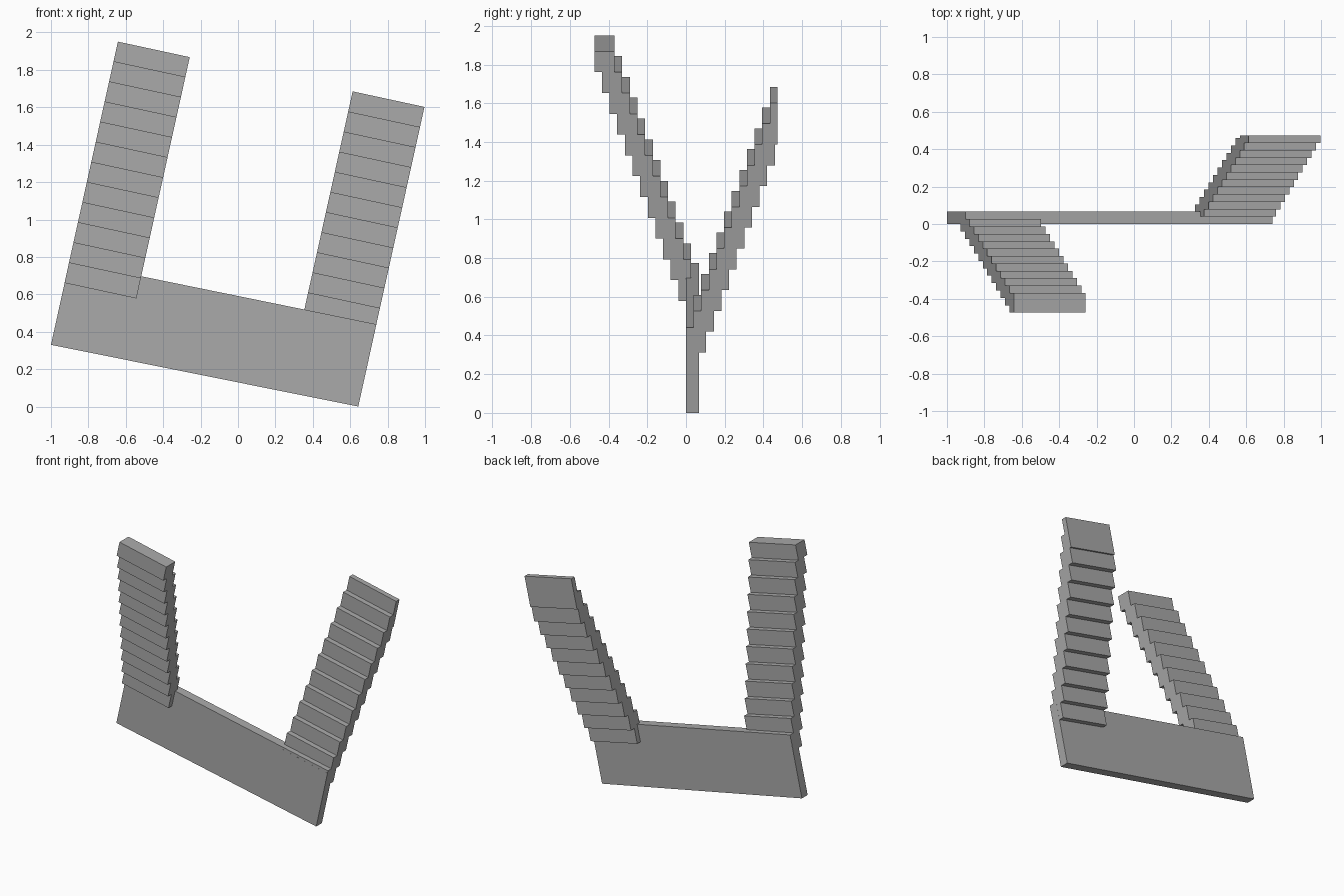
import bpy, bmesh

if "Cube" in bpy.data.objects:
    bpy.data.objects.remove(bpy.data.objects["Cube"])

grey = bpy.data.materials.new("plain grey")
grey.diffuse_color = (0.4, 0.4, 0.4, 1)
grey.use_nodes = True
grey.node_tree.nodes["Principled BSDF"].inputs["Base Color"].default_value = grey.diffuse_color


def add_prism(bm, outline, y0, y1):
    """Extrude an (x, z) outline, counter-clockwise from the front, from y0 to y1."""
    front = [bm.verts.new((x, y0, z)) for x, z in outline]
    back = [bm.verts.new((x, y1, z)) for x, z in outline]
    bm.faces.new(front)
    bm.faces.new(back[::-1])
    n = len(outline)
    for i in range(n):
        j = (i + 1) % n
        bm.faces.new((front[j], front[i], back[i], back[j]))


def finish(bm, name):
    bmesh.ops.recalc_face_normals(bm, faces=bm.faces)
    mesh = bpy.data.meshes.new(name)
    bm.to_mesh(mesh)
    bm.free()
    mesh.materials.append(grey)
    bpy.context.collection.objects.link(bpy.data.objects.new(name, mesh))


def stepped_arm(name, top_left, y_front, y_step, y_limit):
    """Twelve tilted slabs running down from the tip, each shifted in depth."""
    width = (0.384, -0.083)
    drop = (-0.0238, -0.1075)
    depth = 0.105
    bm = bmesh.new()
    for k in range(12):
        x, z = top_left[0] + drop[0] * k, top_left[1] + drop[1] * k
        outline = [(x + drop[0], z + drop[1]),
                   (x + drop[0] + width[0], z + drop[1] + width[1]),
                   (x + width[0], z + width[1]), (x, z)]
        y = y_front + y_step * k
        add_prism(bm, outline, y, min(y + depth, y_limit))
    finish(bm, name)


# Tilted base plank
bm = bmesh.new()
add_prism(bm, [(-1, 0.33), (0.643, 0), (0.74, 0.44), (-0.902, 0.775)], 0, 0.067)
finish(bm, "base_plank")

# Left arm leans forward, right arm leans back and is trimmed flat behind
stepped_arm("left_arm", (-0.642, 1.951), -0.474, 0.0395, 0.067)
stepped_arm("right_arm", (0.613, 1.685), 0.433, -0.0394, 0.472)
